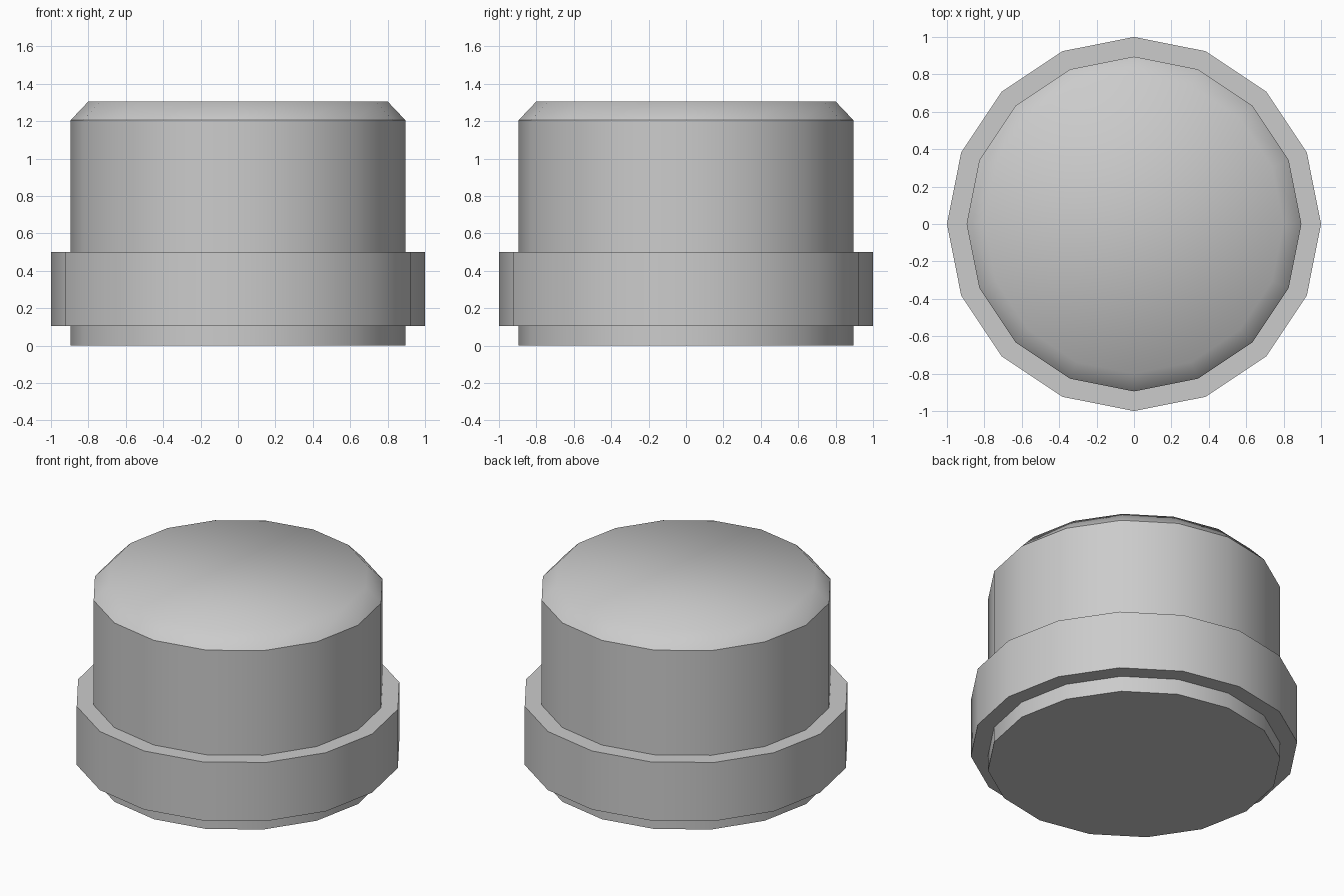
import bpy
import bmesh
from math import cos, sin, tau

cube = bpy.data.objects.get("Cube")
if cube:
    bpy.data.objects.remove(cube, do_unlink=True)

SIDES = 16

grey = bpy.data.materials.new("plain_grey")
grey.use_nodes = True
colour = (0.6, 0.6, 0.6, 1)
grey.diffuse_color = colour
grey.node_tree.nodes["Principled BSDF"].inputs["Base Color"].default_value = colour


def lathe(name, profile, sharp_rings, caps):
    """Turn a (radius, z) profile around z, with hard edges on the given rings."""
    bm = bmesh.new()
    rings = []
    for radius, z in profile:
        rings.append([bm.verts.new((radius * cos(tau * i / SIDES),
                                    radius * sin(tau * i / SIDES), z))
                      for i in range(SIDES)])
    for low, high in zip(rings, rings[1:]):
        for i in range(SIDES):
            j = (i + 1) % SIDES
            bm.faces.new((low[i], low[j], high[j], high[i]))
    if caps:
        bm.faces.new(rings[0][::-1])
        bm.faces.new(rings[-1])
    for face in bm.faces:
        face.smooth = True
    for r in sharp_rings:
        ring = rings[r]
        for i in range(SIDES):
            bm.edges.get((ring[i], ring[(i + 1) % SIDES])).smooth = False
    mesh = bpy.data.meshes.new(name)
    bm.to_mesh(mesh)
    bm.free()
    mesh.materials.append(grey)
    obj = bpy.data.objects.new(name, mesh)
    bpy.context.collection.objects.link(obj)
    return obj


# Round body: hard base and shoulder edges, softly shaded chamfered top
BODY = 0.895
lathe("body", [(BODY, 0), (BODY, 1.205), (0.8, 1.305)], (0, 1), True)

# Wide collar around the lower body
lathe("collar", [(BODY, 0.105), (1, 0.105), (1, 0.5), (BODY, 0.5)], (1, 2), False)
